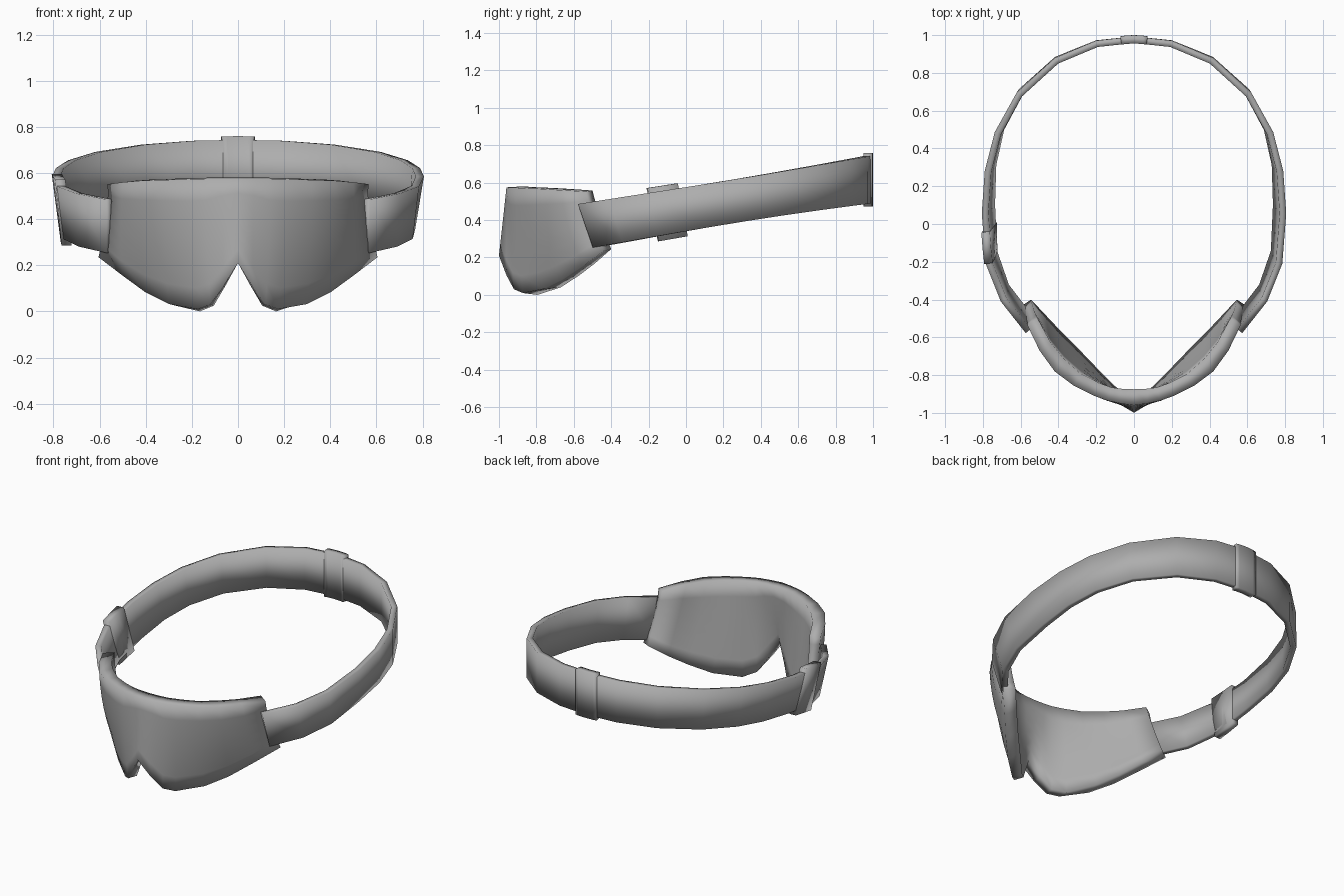
import bpy, bmesh
from mathutils import Vector

if "Cube" in bpy.data.objects:
    bpy.data.objects.remove(bpy.data.objects["Cube"])

grey = bpy.data.materials.new("soft grey fabric")
grey.diffuse_color = (0.42, 0.42, 0.42, 1)
grey.use_nodes = True
grey.node_tree.nodes["Principled BSDF"].inputs["Base Color"].default_value = grey.diffuse_color


def make_object(name, verts, faces):
    mesh = bpy.data.meshes.new(name)
    mesh.from_pydata(verts, [], faces)
    mesh.materials.append(grey)
    obj = bpy.data.objects.new(name, mesh)
    bpy.context.collection.objects.link(obj)
    bm = bmesh.new()
    bm.from_mesh(mesh)
    bmesh.ops.recalc_face_normals(bm, faces=bm.faces)
    bm.to_mesh(mesh)
    bm.free()
    # Padded cloth: soft shading round the rims too
    mesh.shade_smooth()
    return obj


def loft(name, sections):
    """Skin equal closed sections one after another and cap both ends."""
    n = len(sections[0])
    verts = [v for s in sections for v in s]
    faces = []
    for i in range(len(sections) - 1):
        for j in range(n):
            a, b = i * n + j, i * n + (j + 1) % n
            faces.append((a, b, b + n, a + n))
    # Ends are capped by strips between the two sides of the section
    for start in (0, len(verts) - n):
        for j in range(n // 2 - 1):
            faces.append((start + j, start + j + 1, start + n - 2 - j, start + n - 1 - j))
    return make_object(name, verts, faces)


# Mask shell: top, middle and bottom outlines of one half, nose to temple
outer_top = [(0, -.96, .575), (.07, -.95, .575), (.14, -.935, .575), (.21, -.91, .573),
             (.32, -.855, .57), (.42, -.78, .567), (.5, -.67, .56), (.565, -.535, .552)]
outer_mid = [(0, -.98, .39), (.065, -.96, .35), (.135, -.935, .3), (.2, -.9, .29),
             (.317, -.822, .3), (.42, -.735, .32), (.508, -.625, .35), (.572, -.495, .4)]
outer_low = [(0, -1, .21), (.065, -.96, .105), (.12, -.92, .03), (.175, -.872, .01),
             (.3, -.76, .032), (.4, -.66, .082), (.5, -.55, .155), (.605, -.44, .235)]
inner_top = [(0, -.875, .58), (.07, -.872, .58), (.12, -.865, .58), (.19, -.84, .578),
             (.28, -.795, .575), (.37, -.715, .572), (.44, -.63, .567), (.51, -.5, .558)]
inner_mid = [(0, -.89, .39), (.06, -.885, .35), (.12, -.87, .3), (.18, -.825, .29),
             (.275, -.745, .3), (.375, -.655, .32), (.455, -.56, .35), (.53, -.455, .4)]
inner_low = [(0, -.93, .21), (.055, -.895, .11), (.105, -.855, .025), (.165, -.795, 0),
             (.285, -.67, .04), (.385, -.57, .105), (.465, -.485, .17), (.545, -.4, .245)]
ROWS = 6


def flip(outline):
    return [(-x, y, z) for x, y, z in outline[:0:-1]] + outline


def rib(a, b, c):
    """Curve down the mask through three points."""
    a, b, c = Vector(a), Vector(b), Vector(c)
    ts = [j / ROWS for j in range(ROWS + 1)]
    return [a * (2 * (t - .5) * (t - 1)) + b * (4 * t * (1 - t)) + c * (2 * t * (t - .5)) for t in ts]


front = [rib(*p) for p in zip(flip(outer_top), flip(outer_mid), flip(outer_low))]
back = [rib(*p) for p in zip(flip(inner_top), flip(inner_mid), flip(inner_low))]
loft("eye_mask", [f + b[::-1] for f, b in zip(front, back)])


# Bands: a flat box section swept along the path around the head
def band(name, path, thick, grow=0, out=0):
    sections = []
    for i, p in enumerate(path):
        p = Vector(p)
        d = (Vector(path[min(i + 1, len(path) - 1)]) - Vector(path[max(i - 1, 0)])).normalized()
        normal = Vector((d.y, -d.x))
        y = p.y
        lean = .04 * (1 - y) / 1.55
        z_low = .345 + .17 * y - .025 * max(y, 0) ** 2 - grow
        z_high = .572 + .16 * y + .013 * max(y, 0) ** 2 + grow
        narrow = 1 - .05 * (1 - y if y > 0 else 1 + y / .6)
        section = []
        for offset, z, s, dy in ((out, z_high, 1, -lean), (out, z_low, narrow, lean),
                                 (out - thick, z_low, narrow, lean), (out - thick, z_high, 1, -lean)):
            q = p + normal * offset
            section.append((q.x * s, q.y + dy, z))
        sections.append(section)
    return loft(name, sections)


# Strap, from the right temple round the back to the left temple
half = [(.573, -.538), (.705, -.375), (.785, -.18), (.806, .08), (.79, .3), (.737, .5),
        (.62, .705), (.42, .882), (.2, .972)]
strap = half + [(0, .993)] + [(-x, y) for x, y in reversed(half)]
band("strap", strap, 0.035)

# Sleeves: one at the back of the head, one slider on the left side
band("back_sleeve", [(.072, .986), (.05, .99), (0, .993), (-.05, .99), (-.072, .986)],
     0.044, grow=.016, out=.007)
band("side_slider", [(-.801, -.02), (-.795, -.1), (-.786, -.18)], 0.045, grow=.028, out=.007)
